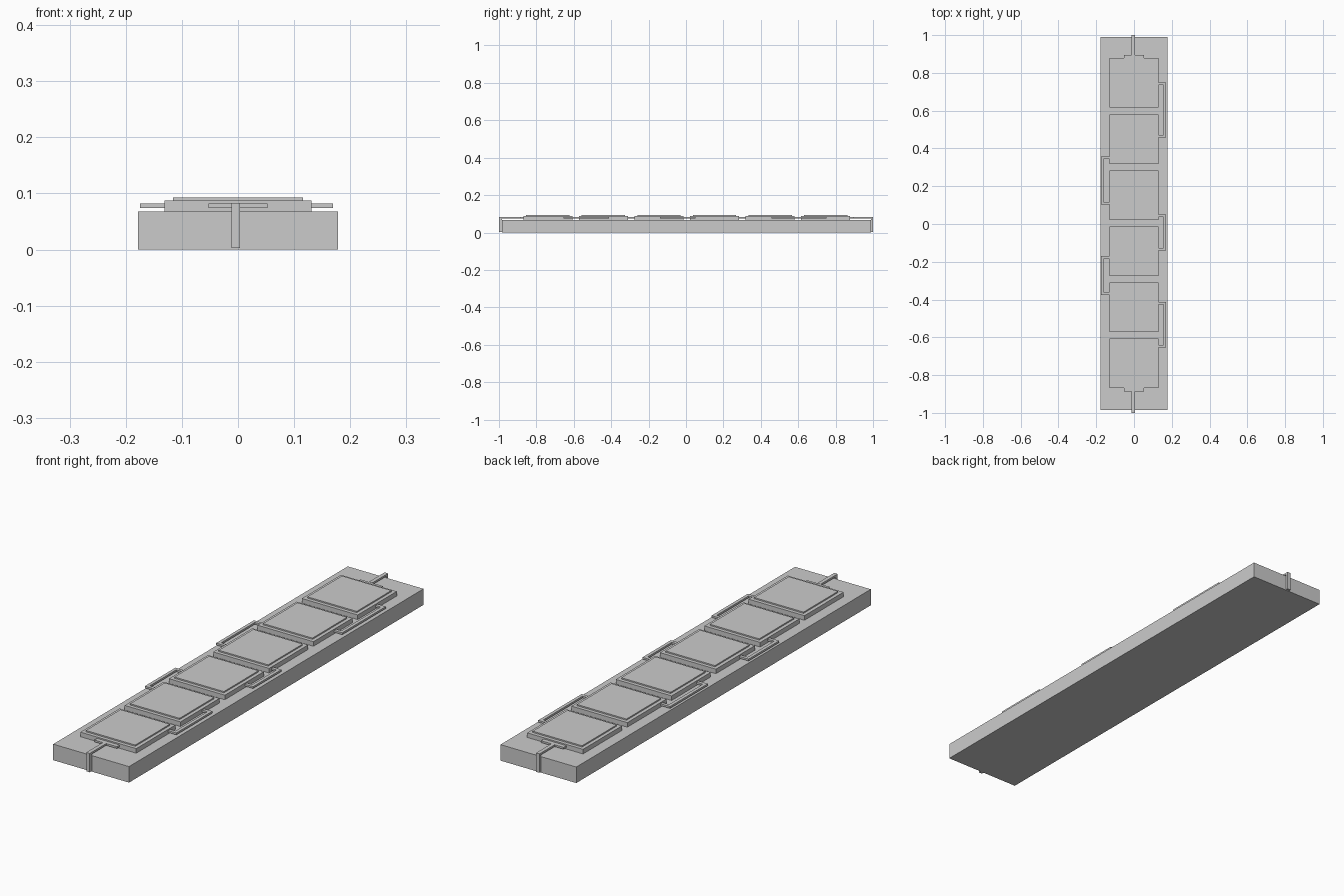
import bpy, bmesh

if "Cube" in bpy.data.objects:
    bpy.data.objects.remove(bpy.data.objects["Cube"])


def boxes(name, specs):
    """One object made of axis-aligned boxes given as (x0, x1, y0, y1, z0, z1)."""
    bm = bmesh.new()
    for x0, x1, y0, y1, z0, z1 in specs:
        verts = bmesh.ops.create_cube(bm, size=1)["verts"]
        bmesh.ops.scale(bm, verts=verts, vec=(x1 - x0, y1 - y0, z1 - z0))
        bmesh.ops.translate(bm, verts=verts,
                            vec=((x0 + x1) / 2, (y0 + y1) / 2, (z0 + z1) / 2))
    mesh = bpy.data.meshes.new(name)
    bm.to_mesh(mesh)
    bm.free()
    obj = bpy.data.objects.new(name, mesh)
    bpy.context.collection.objects.link(obj)
    return obj


TOP = 0.068          # top of the base slab
CELL = 0.131         # half width of a tile
INSET = 0.116        # half width of the raised plate
PITCH = 0.297
MID = 0.004          # slight offset of the tile row along y

# Base slab
boxes("base_slab", [(-0.178, 0.178, -0.985, 0.99, 0, TOP)])

# Six square tiles, each with a raised plate
for i in range(6):
    y = MID + (i - 2.5) * PITCH
    boxes(f"tile_{i + 1}", [(-CELL, CELL, y - CELL, y + CELL, TOP, 0.0875)])
    boxes(f"tile_plate_{i + 1}",
          [(-INSET, INSET, y - INSET, y + INSET, 0.0875, 0.093)])

# Side connectors: a rail joined to the tiles by a tab at each end
connectors = [(1, 0.458, 0.75), (1, -0.14, 0.05), (1, -0.655, -0.413),
              (-1, 0.103, 0.357), (-1, -0.375, -0.17)]
for n, (side, y0, y1) in enumerate(connectors):
    outer = 0.169 if side > 0 else 0.175
    rail_in = outer - 0.014

    def span(a, b):
        return (a, b) if side > 0 else (-b, -a)

    boxes(f"side_connector_{n + 1}", [
        (*span(rail_in, outer), y0, y1, 0.074, 0.082),
        (*span(CELL - 0.004, rail_in), y0, y0 + 0.014, 0.074, 0.082),
        (*span(CELL - 0.004, rail_in), y1 - 0.014, y1, 0.074, 0.082)])

# End terminals: wide tab, lead across the top and a strip down the end face
for name, s, tile_end, slab_end in (("front", -1, 0.87, 0.985),
                                    ("back", 1, 0.878, 0.99)):
    tab = tile_end + 0.018

    def along(a, b):
        return (a, b) if s > 0 else (-b, -a)

    boxes(f"{name}_terminal", [
        (-0.053, 0.053, *along(tile_end - 0.004, tab), 0.074, 0.082),
        (-0.012, 0.004, *along(tab, slab_end), 0.075, 0.083),
        (-0.012, 0.004, *along(slab_end, 1.0), 0.003, 0.083)])
